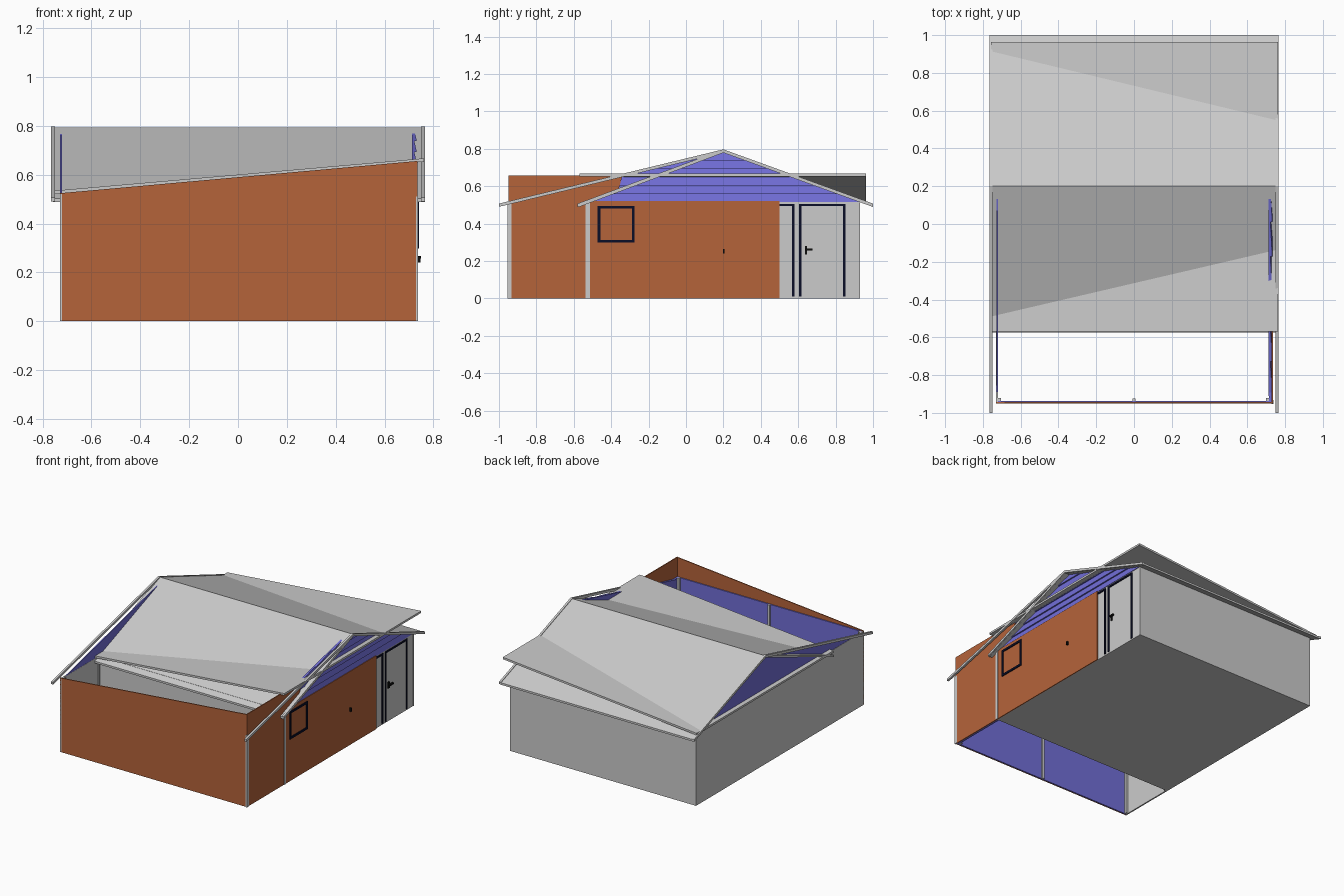
import bpy, bmesh

if "Cube" in bpy.data.objects:
    bpy.data.objects.remove(bpy.data.objects["Cube"])


def mat(name, r, g, b):
    m = bpy.data.materials.new(name)
    m.diffuse_color = (r, g, b, 1)
    m.use_nodes = True
    m.node_tree.nodes["Principled BSDF"].inputs["Base Color"].default_value = m.diffuse_color
    return m


GREY = mat("light_grey", 0.60, 0.60, 0.60)
BROWN = mat("rust_brown", 0.46, 0.125, 0.042)
BLUE = mat("periwinkle_blue", 0.165, 0.155, 0.68)
NAVY = mat("dark_navy", 0.003, 0.004, 0.02)
BLACK = mat("black", 0.004, 0.004, 0.004)


def prism(name, pts, axis, a, b, m):
    """Extrude a 2D outline along x (pts = y,z) or y (pts = x,z) from a to b."""
    bm = bmesh.new()
    place = (lambda p, t: (t, p[0], p[1])) if axis == 'x' else (lambda p, t: (p[0], t, p[1]))
    va = [bm.verts.new(place(p, a)) for p in pts]
    vb = [bm.verts.new(place(p, b)) for p in pts]
    bm.faces.new(va)
    bm.faces.new(vb[::-1])
    n = len(pts)
    for i in range(n):
        j = (i + 1) % n
        bm.faces.new((va[j], va[i], vb[i], vb[j]))
    bmesh.ops.recalc_face_normals(bm, faces=bm.faces)
    me = bpy.data.meshes.new(name)
    bm.to_mesh(me)
    bm.free()
    me.materials.append(m)
    ob = bpy.data.objects.new(name, me)
    bpy.context.collection.objects.link(ob)
    return ob


def box(name, x0, x1, y0, y1, z0, z1, m):
    return prism(name, [(y0, z0), (y1, z0), (y1, z1), (y0, z1)], 'x', x0, x1, m)


def slab(name, p, q, t, axis, a, b, m=GREY):
    """Sloping board whose top edge runs p to q, with vertical thickness t."""
    return prism(name, [p, q, (q[0], q[1] - t), (p[0], p[1] - t)], axis, a, b, m)


# floor and plain walls
box("floor", -0.728, 0.728, -0.53, 0.93, 0.0, 0.01, GREY)
box("left_wall", -0.73, -0.72, -0.95, 0.93, 0.0, 0.52, GREY)
box("back_wall", -0.73, 0.73, 0.92, 0.93, 0.0, 0.52, GREY)
box("inner_wall", -0.72, 0.715, -0.53, -0.52, 0.0, 0.52, GREY)
box("right_wall", 0.715, 0.728, -0.53, 0.93, 0.0, 0.52, GREY)

# brown cladding on the front and right, blue lining inside the yard
prism("front_wall", [(-0.73, 0.0), (0.735, 0.0), (0.735, 0.656), (-0.73, 0.524)],
      'y', -0.95, -0.943, BROWN)
box("front_lining", -0.72, 0.728, -0.943, -0.936, 0.0, 0.52, BLUE)
prism("right_cladding", [(-0.95, 0.0), (0.5, 0.0), (0.5, 0.52), (-0.53, 0.52),
                         (-0.36, 0.585), (-0.34, 0.656), (-0.95, 0.656)],
      'x', 0.728, 0.735, BROWN)
box("right_lining", 0.715, 0.728, -0.943, -0.53, 0.0, 0.52, BLUE)

# left gable panel
RIDGE = (0.2, 0.793)
prism("left_gable", [(-0.95, 0.505), (0.2, 0.784), (0.93, 0.515)],
      'x', -0.728, -0.721, BLUE)


# right gable of lapped boards, each tilted slightly outwards at its foot
def gable_span(z):
    return 0.2 - (0.784 - z) / 0.242, 0.2 + (0.784 - z) / 0.368


z = 0.515
count = 6
step = (0.783 - z) / count
for i in range(count):
    z0, z1 = z + i * step, z + (i + 1) * step
    a0, b0 = gable_span(z0)
    a1, b1 = gable_span(z1)
    a0 = max(a0, -0.94)
    board = prism("gable_board", [(a0, z0), (b0, z0), (b1, z1), (a1, z1)],
                  'x', 0.712, 0.732, BLUE)
    for v in board.data.vertices:
        if v.co.x > 0.72 and v.co.z > (z0 + z1) / 2:
            v.co.x = 0.722

# main gable roof: steep front slope and back slope
slab("front_roof", (-0.575, 0.502), RIDGE, 0.014, 'x', -0.757, 0.757)
slab("back_roof", RIDGE, (1.0, 0.503), 0.014, 'x', -0.757, 0.757)

# sideways-sloping roof that cuts through the gable roof
slab("cross_roof", (-0.757, 0.534), (0.762, 0.667), 0.014, 'y', -0.57, 0.963)

# rake boards along the roof ends
for s in (-1, 1):
    x0, x1 = sorted((s * 0.75, s * 0.765))
    slab("long_rake", (-1.0, 0.507), (0.2, 0.797), 0.017, 'x', x0, x1)
    slab("back_rake", (0.2, 0.797), (1.0, 0.507), 0.017, 'x', x0, x1)
slab("steep_rake", (-0.58, 0.507), (0.2, 0.797), 0.018, 'x', 0.75, 0.765)

# posts
for y in (-0.954, -0.536):
    box("right_post", 0.728, 0.738, y, y + 0.022, 0.0, 0.51, GREY)
box("middle_post", -0.008, 0.008, -0.937, -0.925, 0.0, 0.52, GREY)
box("left_corner_post", -0.722, -0.705, -0.937, -0.92, 0.0, 0.52, GREY)
box("right_corner_post", 0.70, 0.716, -0.937, -0.92, 0.0, 0.52, GREY)
box("left_inner_post", -0.722, -0.71, -0.54, -0.528, 0.0, 0.52, GREY)


# frames on the right wall
def frame(name, y0, y1, z0, z1, x0, w, bottom=False, left=True):
    x1 = x0 + 0.006
    box(name + "_top", x0, x1, y0, y1, z1 - w, z1, NAVY)
    box(name + "_side", x0, x1, y1 - w, y1, z0, z1 - w, NAVY)
    if left:
        box(name + "_side", x0, x1, y0, y0 + w, z0, z1 - w, NAVY)
    if bottom:
        box(name + "_sill", x0, x1, y0 + w, y1 - w, z0, z0 + w, NAVY)


frame("window_frame", -0.472, -0.275, 0.298, 0.495, 0.735, 0.015, bottom=True)
frame("door_frame", 0.605, 0.852, 0.01, 0.506, 0.728, 0.012)
frame("sliding_door_frame", 0.5, 0.58, 0.01, 0.506, 0.728, 0.012, left=False)

# handles
box("door_handle_plate", 0.728, 0.736, 0.635, 0.648, 0.235, 0.28, BLACK)
box("door_handle_lever", 0.736, 0.75, 0.638, 0.675, 0.256, 0.266, BLACK)
box("sliding_door_handle", 0.735, 0.748, 0.197, 0.206, 0.24, 0.265, BLACK)
